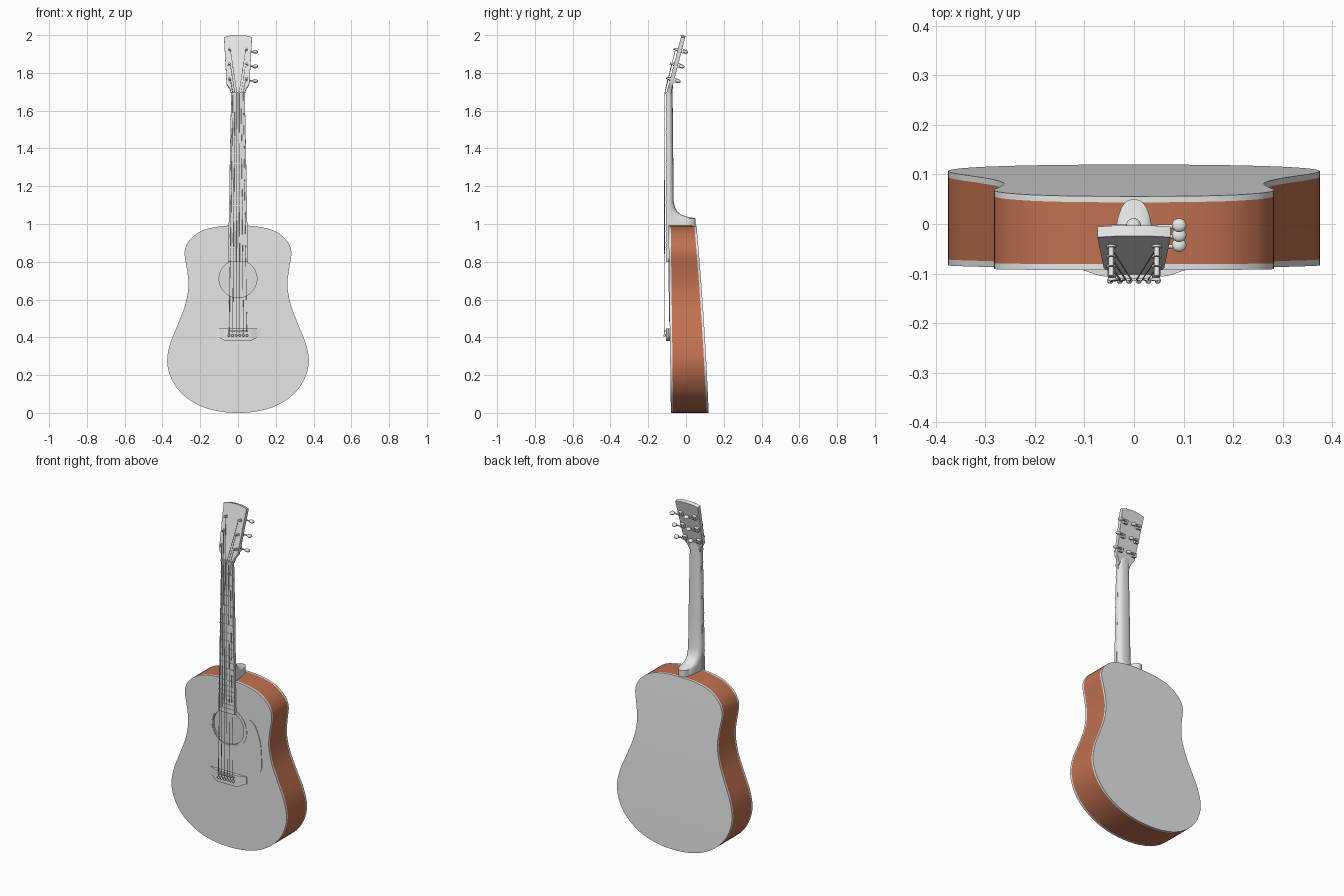
import bpy, bmesh, math
from mathutils import Vector, Matrix

if "Cube" in bpy.data.objects:
    bpy.data.objects.remove(bpy.data.objects["Cube"])


def material(name, rgb):
    m = bpy.data.materials.new(name)
    m.diffuse_color = (*rgb, 1)
    m.use_nodes = True
    m.node_tree.nodes["Principled BSDF"].inputs["Base Color"].default_value = m.diffuse_color
    return m


GREY = material("pale_grey", (0.8, 0.8, 0.8))
BROWN = material("warm_brown", (0.53, 0.165, 0.08))


def finish(name, bm, mats=(GREY,)):
    bmesh.ops.recalc_face_normals(bm, faces=bm.faces[:])
    me = bpy.data.meshes.new(name)
    bm.to_mesh(me)
    bm.free()
    for m in mats:
        me.materials.append(m)
    ob = bpy.data.objects.new(name, me)
    bpy.context.collection.objects.link(ob)
    return ob


def bridge(bm, a, b, mat=0):
    n = len(a)
    for i in range(n):
        j = (i + 1) % n
        bm.faces.new((a[i], a[j], b[j], b[i])).material_index = mat


def loft(bm, rings):
    """Skin a list of equal-length point rings and cap both ends."""
    vs = [[bm.verts.new(p) for p in r] for r in rings]
    for a, b in zip(vs, vs[1:]):
        bridge(bm, a, b)
    bm.faces.new(vs[0])
    bm.faces.new(vs[-1])


def box(bm, x, y0, y1, z0, z1, x_top=None):
    xt = x if x_top is None else x_top
    loft(bm, [[(-w, y0, z), (w, y0, z), (w, y1, z), (-w, y1, z)]
              for w, z in ((x, z0), (xt, z1))])


def rod(bm, p, q, r, n=12):
    p, q = Vector(p), Vector(q)
    rot = (q - p).to_track_quat('Z', 'Y')
    ring = [rot @ Vector((r * math.cos(math.tau * i / n), r * math.sin(math.tau * i / n), 0))
            for i in range(n)]
    loft(bm, [[p + v for v in ring], [q + v for v in ring]])


def smooth_loop(pts, steps):
    """Closed Catmull-Rom curve through 2D points."""
    out, n = [], len(pts)
    for i in range(n):
        p = [Vector(pts[(i + k) % n]) for k in (-1, 0, 1, 2)]
        for s in range(steps):
            t = s / steps
            out.append(0.5 * (2 * p[1] + (p[2] - p[0]) * t
                              + (2 * p[0] - 5 * p[1] + 4 * p[2] - p[3]) * t * t
                              + (3 * p[1] - p[0] - 3 * p[2] + p[3]) * t ** 3))
    return out


def front(z):
    return -0.08 - 0.013 * z


def back(z):
    return 0.12 - 0.04 * z - 0.025 * z * z


# Body: sides with pale bindings, front with sound hole, gently curved back
half = [(0, 0), (.10, .008), (.20, .037), (.29, .095), (.35, .175), (.375, .27),
        (.358, .37), (.318, .47), (.28, .57), (.262, .67), (.27, .76), (.282, .83),
        (.278, .875), (.25, .922), (.19, .965), (.10, .987), (0, .992)]
outline = smooth_loop(half + [(-x, z) for x, z in half[-2:0:-1]], 4)
HOLE_Z, HOLE_R = 0.71, 0.1
bm = bmesh.new()
B = 0.012
loops = [[bm.verts.new((x, f(z), z)) for x, z in outline] for f in
         (front, lambda z: front(z) + B, lambda z: back(z) - B, back)]
for k, mat in enumerate((0, 1, 0)):
    bridge(bm, loops[k], loops[k + 1], mat)
rim = [[], []]
for x, z in outline:
    d = Vector((x, z - HOLE_Z)).normalized() * HOLE_R
    for k in (0, 1):
        rim[k].append(bm.verts.new((d.x, front(HOLE_Z + d.y) + k * B, HOLE_Z + d.y)))
bridge(bm, loops[0], rim[0])
bridge(bm, rim[0], rim[1])
N, rear = len(outline), loops[3]
for i in range(N // 2):
    quad = [rear[i], rear[i + 1], rear[N - i - 1], rear[(N - i) % N]]
    bm.faces.new(list(dict.fromkeys(quad)))
finish("body", bm, (GREY, BROWN))

# Rosette ring around the sound hole
bm = bmesh.new()
rings = []
for r, t in ((.106, 0), (.106, .002), (.12, .002), (.12, 0)):
    rings.append([])
    for i in range(64):
        a = math.tau * i / 64
        z = HOLE_Z + r * math.sin(a)
        rings[-1].append(bm.verts.new((r * math.cos(a), front(z) - t, z)))
for a, b in zip(rings, rings[1:]):
    bridge(bm, a, b)
finish("rosette", bm)

# Pickguard plate
guard = smooth_loop([(.125, .785), (.17, .77), (.205, .69), (.215, .6), (.212, .51),
                     (.16, .483), (.09, .50), (.065, .56), (.075, .61), (.11, .65),
                     (.124, .71)], 5)
bm = bmesh.new()
loft(bm, [[(x, front(z) - t, z) for x, z in guard] for t in (0, .003)])
finish("pickguard", bm)

# Bridge with thin wings and a curved belly, saddle and pins
bm = bmesh.new()
rings = []
for i in range(25):
    x = -0.118 + 0.236 * i / 24
    u = min(1, max(0, (0.118 - abs(x)) / 0.06))
    u = u * u * (3 - 2 * u)
    lo, hi, t = 0.402 - 0.022 * u, 0.447, 0.005 + 0.015 * u
    rings.append([(x, front(lo), lo), (x, front(lo) - t, lo),
                  (x, front(hi) - t, hi), (x, front(hi), hi)])
loft(bm, rings)
finish("bridge", bm)
bm = bmesh.new()
box(bm, .052, -.114, -.09, .43, .436)
finish("saddle", bm)
bm = bmesh.new()
for i in range(6):
    x = -0.048 + 0.0192 * i
    rod(bm, (x, -.09, .41), (x, -.114, .41), .004)
    bmesh.ops.create_uvsphere(bm, u_segments=12, v_segments=8, radius=.0065,
                              matrix=Matrix.Translation((x, -.114, .41)))
finish("bridge_pins", bm)

# Neck and heel: rounded sections (z, half width, front y, back y)
bm = bmesh.new()
rings = []
for z, w, y0, y1 in ((.975, .043, -.09, .05), (1.03, .043, -.094, .05), (1.034, .043, -.094, .03),
                     (1.04, .043, -.094, 0), (1.05, .044, -.094, -.026), (1.065, .045, -.094, -.045),
                     (1.085, .046, -.094, -.057), (1.12, .046, -.094, -.065),
                     (1.3, .044, -.094, -.067), (1.5, .040, -.094, -.069),
                     (1.70, .036, -.094, -.071), (1.74, .035, -.085, -.069)):
    rings.append([(math.copysign(abs(math.cos(a)) ** .7, math.cos(a)) * w,
                   y0 + (y1 - y0) * math.sin(a), z)
                  for a in (math.pi * i / 20 for i in range(21))])
loft(bm, rings)
finish("neck", bm)

# Fretboard, frets and nut
bm = bmesh.new()
box(bm, .053, -.106, -.088, .80, 1.69, .036)
finish("fretboard", bm)
bm = bmesh.new()
for n in range(1, 21):
    z = 1.69 - 1.26 * (1 - 2 ** (-n / 12))
    w = .053 - .017 * (z - .8) / .89
    box(bm, w, -.1085, -.104, z - .002, z + .002)
finish("frets", bm)
bm = bmesh.new()
box(bm, .037, -.111, -.09, 1.688, 1.698)
finish("nut", bm)

# Headstock, tilted back: local x, s (along) and d (depth from its face)
TILT = math.atan2(.08, .31)
S = Vector((0, math.sin(TILT), math.cos(TILT)))
D = Vector((0, math.cos(TILT), -math.sin(TILT)))


def head(x, s, d):
    return Vector((x, -.104, 1.69)) + S * s + D * d


side = [(.037, 0), (.039, .015), (.045, .032), (.057, .047), (.061, .06), (.074, .309),
        (.05, .316), (.025, .319)]
shape = side + [(0, .32)] + [(-x, s) for x, s in reversed(side)]
bm = bmesh.new()
loft(bm, [[head(x, s, d) for x, s in shape] for d in (0, .022)])
finish("headstock", bm)

# Tuners: both rows have their buttons pointing to +x
axes = Matrix(((1, 0, 0), S, D)).transposed().to_4x4()
POSTS = (.08, .16, .24)
for row, px in (("left", -.046), ("right", .046)):
    bm = bmesh.new()
    for s in POSTS:
        rod(bm, head(px, s, -.022), head(px, s, .03), .0055)
        rod(bm, head(px, s, -.004), head(px, s, .001), .010, 16)
        loft(bm, [[head(px + a, s + b, d) for a, b in
                   ((-.012, -.012), (.012, -.012), (.012, .012), (-.012, .012))]
                  for d in (.021, .038)])
        rod(bm, head(px, s, .04), head(px + .04, s, .04), .004)
        bmesh.ops.create_uvsphere(
            bm, u_segments=16, v_segments=10, radius=1,
            matrix=Matrix.Translation(head(px + .045, s, .043)) @ axes
            @ Matrix.Diagonal((.015, .010, .014, 1)))
    finish("tuners_" + row, bm)

# Strings: pin, saddle, nut, post
bm = bmesh.new()
for i in range(6):
    k = (i - 2.5) / 2.5
    s = POSTS[i if i < 3 else 5 - i]
    path = [(.048 * k, -.108, .41), (.047 * k, -.1155, .433), (.028 * k, -.112, 1.693),
            head(math.copysign(.041, k), s, -.012)]
    for p, q in zip(path, path[1:]):
        rod(bm, p, q, .0019 - .0002 * i, 6)
finish("strings", bm)

# Smooth shading with sharp edges kept
for ob in bpy.data.objects:
    ob.select_set(True)
    bpy.context.view_layer.objects.active = ob
bpy.ops.object.shade_smooth_by_angle(angle=math.radians(35))
